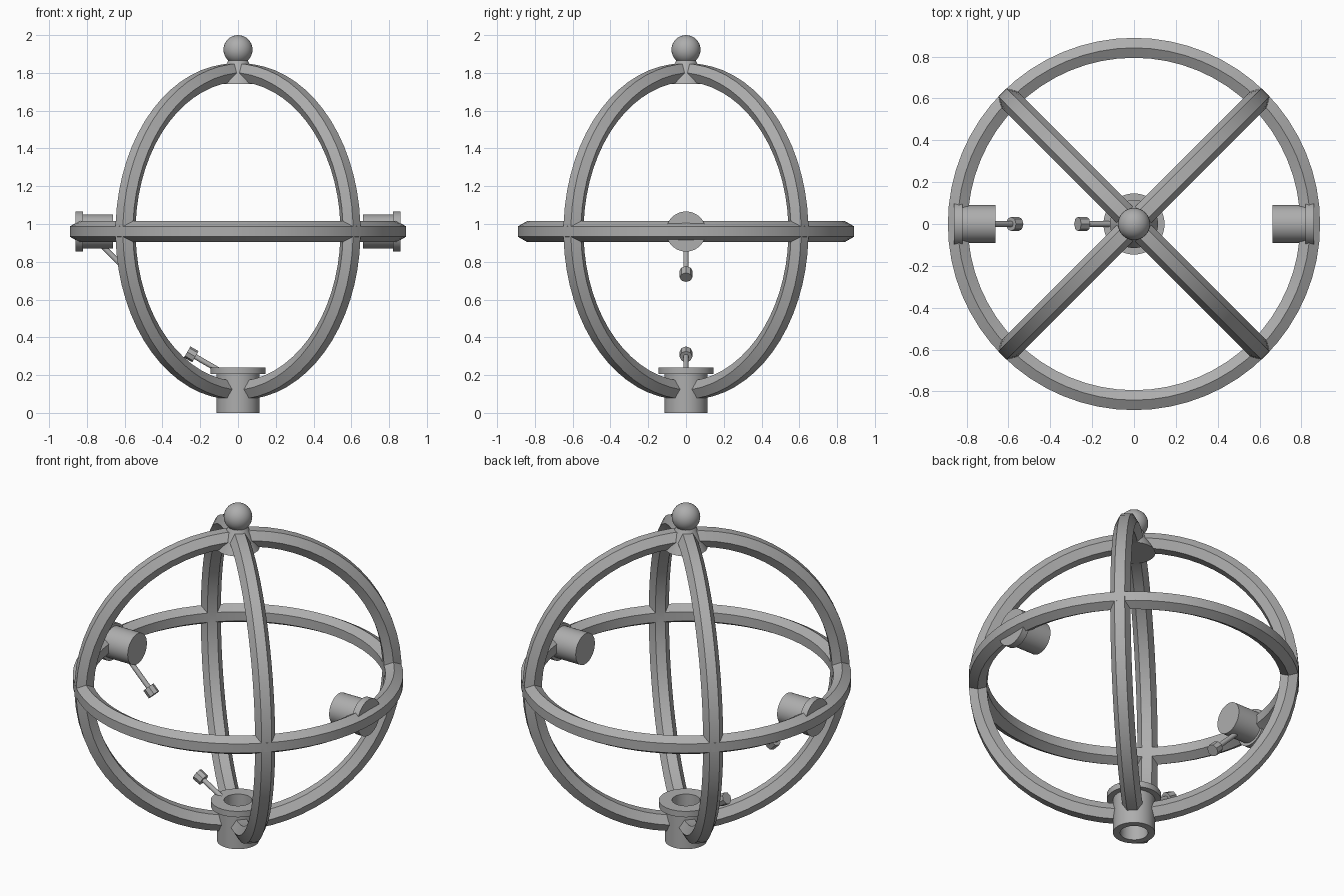
import bpy, bmesh, math
from mathutils import Vector, Matrix

cube = bpy.data.objects.get("Cube")
if cube:
    bpy.data.objects.remove(cube, do_unlink=True)

steel = bpy.data.materials.new("plain_grey")
steel.use_nodes = True
GREY = (0.42, 0.42, 0.42, 1)
steel.diffuse_color = GREY
steel.node_tree.nodes["Principled BSDF"].inputs["Base Color"].default_value = GREY

MID = Vector((0, 0, 0.96))      # centre of the cage
RADIUS, BAR = 0.842, 0.055      # ring radius and bar radius
X, Y, Z = Vector((1, 0, 0)), Vector((0, 1, 0)), Vector((0, 0, 1))


def finish(name, bm):
    bmesh.ops.recalc_face_normals(bm, faces=bm.faces)
    mesh = bpy.data.meshes.new(name)
    bm.to_mesh(mesh)
    bm.free()
    mesh.materials.append(steel)
    obj = bpy.data.objects.new(name, mesh)
    bpy.context.collection.objects.link(obj)
    bpy.ops.object.select_all(action='DESELECT')
    obj.select_set(True)
    bpy.context.view_layer.objects.active = obj
    bpy.ops.object.shade_smooth_by_angle(angle=math.radians(35))
    return obj


def hex_arc(name, e1, e2, start, end, steps, closed=False):
    """Sweep a hexagonal bar, flat side outward, along an arc in plane e1-e2."""
    bm = bmesh.new()
    e3 = e1.cross(e2)
    loops = []
    for i in range(steps if closed else steps + 1):
        t = start + (end - start) * i / steps
        out = e1 * math.cos(t) + e2 * math.sin(t)
        angles = [math.radians(30 + 60 * k) for k in range(6)]
        loops.append([bm.verts.new(MID + out * (RADIUS + BAR * math.cos(a))
                                   + e3 * BAR * math.sin(a)) for a in angles])
    pairs = list(zip(loops, loops[1:]))
    if closed:
        pairs.append((loops[-1], loops[0]))
    else:
        bm.faces.new(loops[0])
        bm.faces.new(loops[-1])
    for a, b in pairs:
        for k in range(6):
            j = (k + 1) % 6
            bm.faces.new((a[k], a[j], b[j], b[k]))
    return finish(name, bm)


def lathe(name, profile, origin, axis, sides=48, closed=False):
    """Turn (radius, height) points around an axis through origin."""
    bm = bmesh.new()
    verts = [bm.verts.new((r, 0, h)) for r, h in profile]
    edges = [bm.edges.new(p) for p in zip(verts, verts[1:])]
    if closed:
        edges.append(bm.edges.new((verts[-1], verts[0])))
    bmesh.ops.spin(bm, geom=verts + edges, cent=(0, 0, 0), axis=Z,
                   angle=math.tau, steps=sides, use_duplicate=False)
    bmesh.ops.remove_doubles(bm, verts=bm.verts, dist=0.0001)
    turn = Z.rotation_difference(axis).to_matrix().to_4x4()
    bm.transform(Matrix.Translation(origin) @ turn)
    return finish(name, bm)


def rod(name, radius, start, axis, length, sides):
    profile = [(0, 0), (radius, 0), (radius, length), (0, length)]
    return lathe(name, profile, start, axis, sides)


# Cage: one level ring and four ribs from the crown down into the socket wall
hex_arc("level_ring", X, Y, 0, math.tau, 64, closed=True)
foot_angle = -math.acos(0.092 / RADIUS)
for i, side in enumerate(("back_left", "back_right", "front_right", "front_left")):
    a = math.radians(45 + 90 * i)
    hex_arc("rib_" + side, Vector((math.cos(a), math.sin(a), 0)), Z,
            foot_angle, math.pi / 2, 32)

# Crown: cone under the rib crossing, ball on top
lathe("crown_cone", [(0, 1.74), (0.115, 1.74), (0.05, 1.868), (0, 1.868)],
      Vector(), Z)
bm = bmesh.new()
bmesh.ops.create_uvsphere(bm, u_segments=32, v_segments=16, radius=0.077,
                          matrix=Matrix.Translation((0, 0, 1.923)))
finish("crown_ball", bm)

# Hollow bottom socket with a flange
lathe("bottom_socket",
      [(0.075, 0), (0.113, 0), (0.113, 0.18), (0.113, 0.205),
       (0.146, 0.205), (0.146, 0.24), (0.075, 0.24)],
      Vector(), Z, closed=True)

# Side ports, flange outward, on the level ring
for name, s in (("left_port", 1), ("right_port", -1)):
    lathe(name, [(0, 0.662), (0.09, 0.662), (0.09, 0.82),
                 (0.106, 0.82), (0.106, 0.86), (0, 0.86)], MID, X * s)


# Clamp screws: thin shank and faceted head
def screw(name, start, axis, shank):
    axis = axis.normalized()
    rod(name + "_shank", 0.014, start, axis, shank, 12)
    rod(name + "_head", 0.034, start + axis * shank, axis, 0.05, 8)


screw("port_screw", Vector((-0.715, 0, 0.88)), Vector((1, 0, -1)), 0.18)
screw("socket_screw", Vector((-0.10, 0, 0.225)), Vector((-0.866, 0, 0.5)), 0.145)
